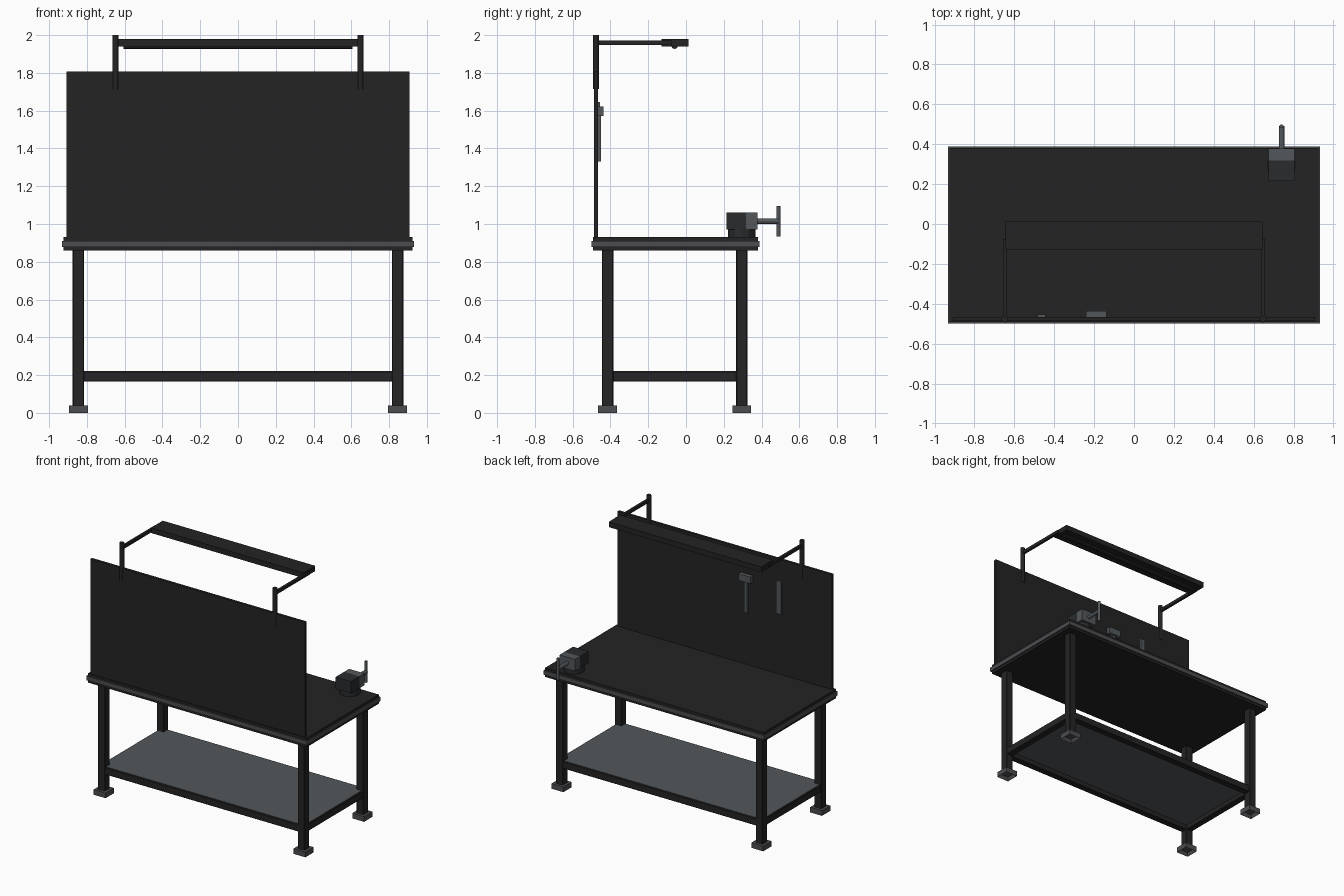
import bpy, bmesh, math
from mathutils import Matrix, Vector

if "Cube" in bpy.data.objects:
    bpy.data.objects.remove(bpy.data.objects["Cube"])


def material(name, rgb):
    m = bpy.data.materials.new(name)
    m.diffuse_color = (*rgb, 1)
    m.use_nodes = True
    m.node_tree.nodes["Principled BSDF"].inputs["Base Color"].default_value = m.diffuse_color
    return m


BLACK = material("black", (0.017, 0.017, 0.017))
FRAME = material("frame_black", (0.018, 0.018, 0.019))
RUBBER = material("edge_grey", (0.075, 0.075, 0.083))
STEEL = material("steel_grey", (0.085, 0.097, 0.105))
IRON = material("dark_iron", (0.022, 0.024, 0.026))


def finish(name, bm, mat):
    bmesh.ops.recalc_face_normals(bm, faces=bm.faces)
    me = bpy.data.meshes.new(name)
    bm.to_mesh(me)
    bm.free()
    me.materials.append(mat)
    ob = bpy.data.objects.new(name, me)
    bpy.context.collection.objects.link(ob)
    return ob


def box(name, x, y, z, mat, bevel=0):
    """Box from (min, max) ranges on each axis."""
    bm = bmesh.new()
    bmesh.ops.create_cube(bm, size=1)
    for v in bm.verts:
        v.co = [(r[0] + r[1]) / 2 + c * (r[1] - r[0]) for r, c in zip((x, y, z), v.co)]
    ob = finish(name, bm, mat)
    if bevel:
        b = ob.modifiers.new("bevel", 'BEVEL')
        b.width, b.segments = bevel, 1
    return ob


def rod(name, a, b, r, mat, sides=12):
    """Cylinder between two points."""
    a, b = Vector(a), Vector(b)
    d = b - a
    bm = bmesh.new()
    bmesh.ops.create_cone(bm, cap_ends=True, segments=sides, radius1=r, radius2=r,
                          depth=d.length,
                          matrix=Matrix.Translation((a + b) / 2)
                          @ d.to_track_quat('Z', 'Y').to_matrix().to_4x4())
    return finish(name, bm, mat)


# Table top with a protruding edge band
box("table_top", (-0.925, 0.925), (-0.492, 0.38), (0.86, 0.93), BLACK)
box("edge_band", (-0.933, 0.933), (-0.5, 0.389), (0.879, 0.911), RUBBER)

# Legs and hollow feet
LX, LY = 0.845, (-0.415, 0.295)
for sx, side in ((-1, "left"), (1, "right")):
    for cy, end in zip(LY, ("front", "back")):
        cx = sx * LX
        box(f"{end}_{side}_leg", (cx - 0.03, cx + 0.03), (cy - 0.03, cy + 0.03),
            (0.03, 0.87), FRAME, 0.004)
        foot = box(f"{end}_{side}_foot", (cx - 0.05, cx + 0.05), (cy - 0.05, cy + 0.05),
                   (0, 0.04), RUBBER)
        bm = bmesh.new()
        bm.from_mesh(foot.data)
        bottom = min(bm.faces, key=lambda f: f.calc_center_median().z)
        bmesh.ops.inset_region(bm, faces=[bottom], thickness=0.018)
        bmesh.ops.translate(bm, verts=bottom.verts, vec=(0, 0, 0.025))
        bm.to_mesh(foot.data)
        bm.free()
    # Side rails
    box(f"{side}_rail", (sx * LX - 0.025, sx * LX + 0.025), (LY[0], LY[1]),
        (0.165, 0.22), FRAME, 0.004)

# Long rails and lower shelf
for cy, end in zip(LY, ("front", "back")):
    box(f"{end}_rail", (-LX, LX), (cy - 0.025, cy + 0.025), (0.165, 0.22), FRAME, 0.004)
box("lower_shelf", (-0.86, 0.86), (-0.43, 0.31), (0.203, 0.222), STEEL)

# Tool board
box("tool_board", (-0.907, 0.907), (-0.487, -0.467), (0.925, 1.808), BLACK)

# Lamp posts, arms, housing and tube
for sx, side in ((-1, "left"), (1, "right")):
    px = sx * 0.648
    rod(f"{side}_lamp_post", (px, -0.477, 1.715), (px, -0.477, 2.0), 0.0165, FRAME)
    box(f"{side}_lamp_arm", (px - 0.009, px + 0.009), (-0.477, -0.075),
        (1.948, 1.972), FRAME)
box("lamp_housing", (-0.645, 0.645), (-0.13, 0.012), (1.94, 1.98), BLACK)
rod("lamp_tube", (-0.605, -0.06, 1.944), (0.605, -0.06, 1.944), 0.018, IRON, 8)

# Vise
VX = 0.74
rod("vise_base", (VX, 0.295, 0.925), (VX, 0.295, 0.975), 0.073, IRON)
box("vise_body", (VX - 0.065, VX + 0.065), (0.215, 0.318), (0.97, 1.06), IRON)
box("vise_jaw", (VX - 0.065, VX + 0.065), (0.318, 0.378), (0.97, 1.06), STEEL)
rod("vise_screw", (VX, 0.37, 1.015), (VX, 0.492, 1.015), 0.014, STEEL)
rod("vise_handle", (VX, 0.49, 0.933), (VX, 0.49, 1.095), 0.01, STEEL)

# Hanging hammer and flat bar
box("hammer_handle", (-0.203, -0.175), (-0.468, -0.45), (1.33, 1.58), STEEL)
box("hammer_head", (-0.24, -0.137), (-0.468, -0.436), (1.572, 1.622), STEEL)
box("hanging_bar", (-0.485, -0.445), (-0.468, -0.454), (1.395, 1.645), STEEL)
